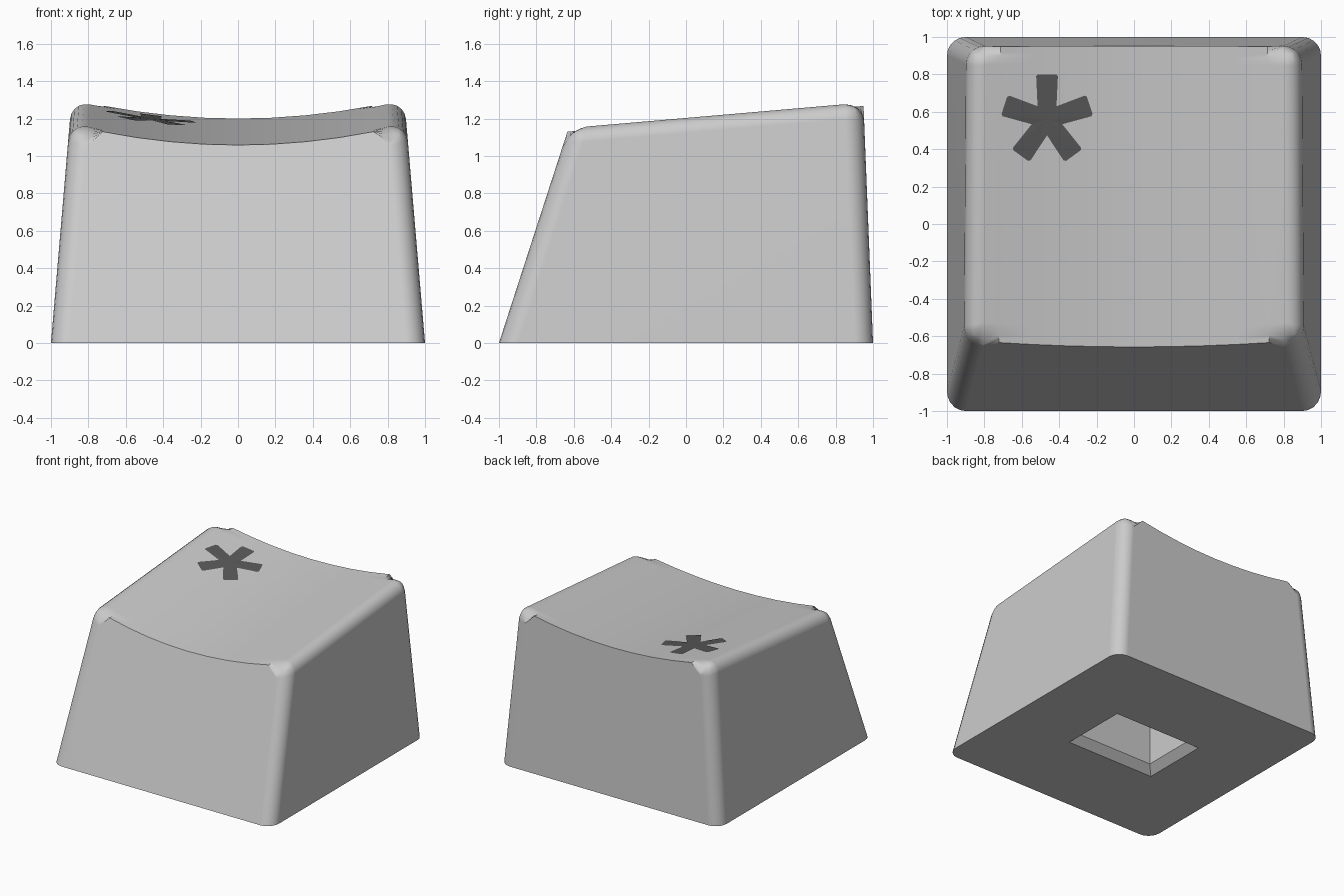
import bpy, bmesh, math
from mathutils import Vector

cube = bpy.data.objects.get("Cube")
if cube:
    bpy.data.objects.remove(cube, do_unlink=True)

COLUMNS = 10               # facets across the dished top
FRONT, BACK, SIDE = 0.324, 0.04, 0.085   # inward lean of the walls per unit of height
TILT = 0.088               # rise of the top towards the back


def dish(x, y):
    return 1.116 + 0.133 * x * x + TILT * y


def material(name, value):
    m = bpy.data.materials.new(name)
    m.use_nodes = True
    colour = (value, value, value, 1)
    m.diffuse_color = colour
    m.node_tree.nodes["Principled BSDF"].inputs["Base Color"].default_value = colour
    return m


def make_object(name, bm, mat):
    mesh = bpy.data.meshes.new(name)
    bm.to_mesh(mesh)
    bm.free()
    mesh.materials.append(mat)
    ob = bpy.data.objects.new(name, mesh)
    bpy.context.collection.objects.link(ob)
    return ob


def rim_point(u, y_base, lean):
    """Point where the dish meets a front or back wall, u from -1 to 1."""
    z = 1.2
    for _ in range(12):
        x, y = u * (1 - SIDE * z), y_base + lean * z
        z = dish(x, y)
    return (x, y, z)


light_grey = material("light grey", 0.6)
dark_grey = material("dark grey", 0.1)

# Key body: leaning walls with a dished top
bm = bmesh.new()
base = [bm.verts.new(p) for p in ((-1, -1, 0), (1, -1, 0), (1, 1, 0), (-1, 1, 0))]
us = [-1 + 2 * i / COLUMNS for i in range(COLUMNS + 1)]
front = [bm.verts.new(rim_point(u, -1, FRONT)) for u in us]
back = [bm.verts.new(rim_point(u, 1, -BACK)) for u in us]
for i in range(COLUMNS):
    bm.faces.new((front[i], front[i + 1], back[i + 1], back[i]))
bm.faces.new([base[0], base[1]] + front[::-1])
bm.faces.new([base[2], base[3]] + back)
bm.faces.new((base[1], base[2], back[-1], front[-1]))
bm.faces.new((base[3], base[0], front[0], back[0]))

# Round the upright corners and the top rim
rim = set(front + back)
rounded = []
for e in bm.edges:
    a, b = e.verts
    upright = (a in base) != (b in base)
    on_rim = a in rim and b in rim and (
        (a in front) == (b in front) or a in (front[0], front[-1], back[0], back[-1]))
    if upright or on_rim:
        rounded.append(e)
bmesh.ops.bevel(bm, geom=rounded, offset=0.1, offset_type='OFFSET', segments=5,
                profile=0.5, affect='EDGES', clamp_overlap=False)

# Underside with a chamfered rectangular socket
outline = [e for e in bm.edges if e.is_boundary]
rings = []
for hx, hy, z in ((0.40, 0.28, 0), (0.34, 0.22, 0.06), (0.34, 0.22, 0.8)):
    rings.append([bm.verts.new((sx * hx, sy * hy, z))
                  for sx, sy in ((-1, -1), (1, -1), (1, 1), (-1, 1))])
for low, high in zip(rings, rings[1:]):
    for i in range(4):
        j = (i + 1) % 4
        bm.faces.new((low[i], low[j], high[j], high[i]))
bm.faces.new(rings[-1])
mouth = [bm.edges.get((rings[0][i], rings[0][(i + 1) % 4])) for i in range(4)]
bmesh.ops.triangle_fill(bm, edges=outline + mouth, use_beauty=True, normal=(0, 0, -1))
bmesh.ops.recalc_face_normals(bm, faces=bm.faces)
body = make_object("key_body", bm, light_grey)

bpy.ops.object.select_all(action='DESELECT')
body.select_set(True)
bpy.context.view_layer.objects.active = body
bpy.ops.object.shade_smooth_by_angle(angle=math.radians(30))
weighted = body.modifiers.new("Weighted Normal", 'WEIGHTED_NORMAL')
weighted.keep_sharp = True

# Five-armed star mark lying on the dish
bm = bmesh.new()
centre = Vector((-0.465, 0.56))


def on_dish(p):
    return bm.verts.new((p.x, p.y, dish(p.x, p.y) + 0.004))


ring = []
for k in range(5):
    a = math.radians(90 + 72 * k)
    along = Vector((math.cos(a), math.sin(a)))
    across = Vector((-along.y, along.x))
    notch = a + math.radians(36)
    for r, w in ((0.23, -0.058), (0.24, -0.048), (0.24, 0.048), (0.23, 0.058)):
        ring.append(on_dish(centre + along * r + across * w))
    ring.append(on_dish(centre + 0.086 * Vector((math.cos(notch), math.sin(notch)))))
hub = on_dish(centre)
for i in range(len(ring)):
    bm.faces.new((hub, ring[i], ring[(i + 1) % len(ring)]))
make_object("star_mark", bm, dark_grey)
